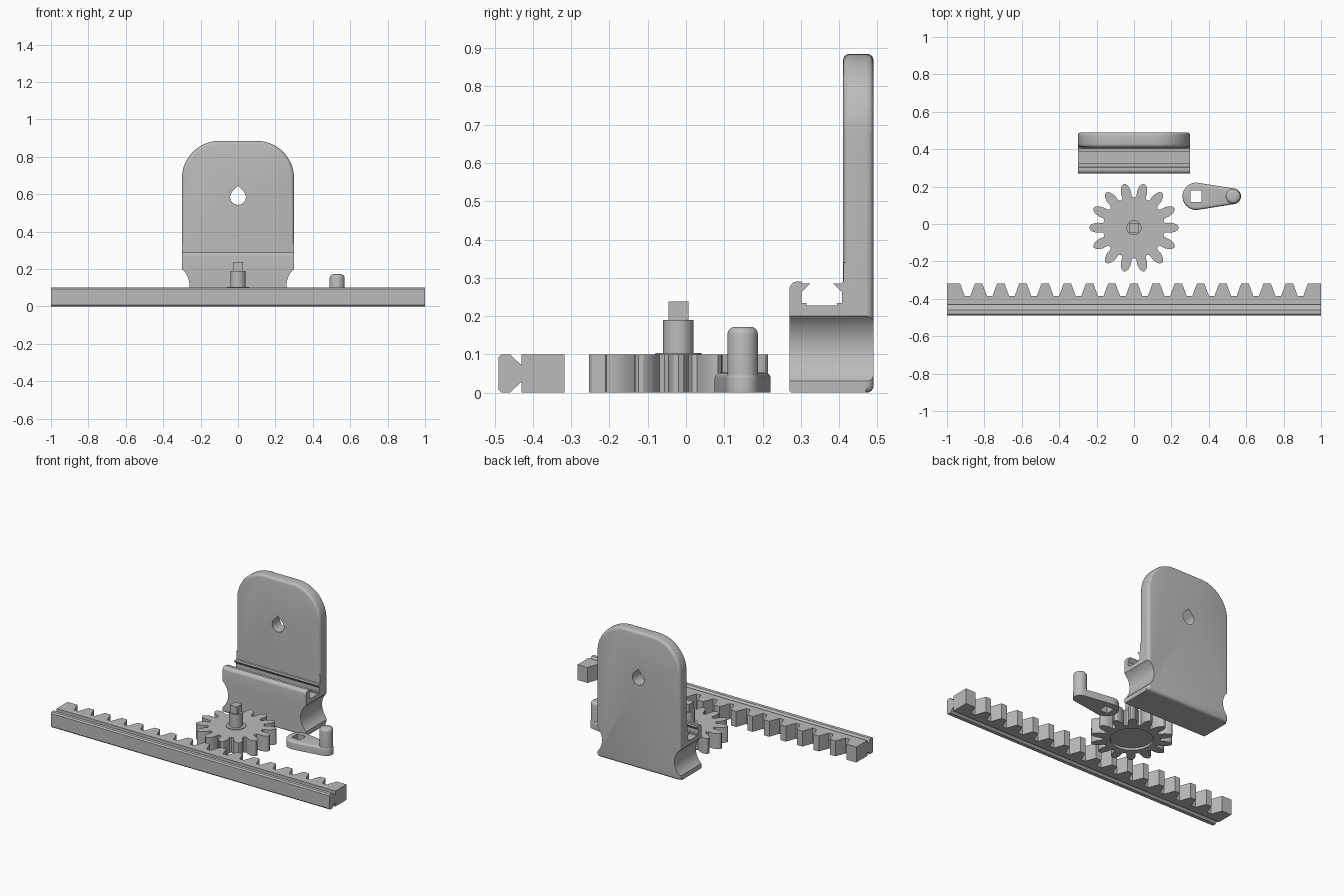
import bpy, bmesh, math
from math import sin, cos, pi, radians

if "Cube" in bpy.data.objects:
    bpy.data.objects.remove(bpy.data.objects["Cube"])

grey = bpy.data.materials.new("plain grey")
grey.diffuse_color = (0.5, 0.5, 0.5, 1)
grey.use_nodes = True
grey.node_tree.nodes["Principled BSDF"].inputs["Base Color"].default_value = grey.diffuse_color


def prism(name, pts, axis, lo, hi):
    """Extrude a 2D outline along one axis."""
    place = {'x': lambda p, a: (a, p[0], p[1]),
             'y': lambda p, a: (p[0], a, p[1]),
             'z': lambda p, a: (p[0], p[1], a)}[axis]
    bm = bmesh.new()
    ends = [[bm.verts.new(place(p, a)) for p in pts] for a in (lo, hi)]
    n = len(pts)
    bm.faces.new(ends[0])
    bm.faces.new(ends[1][::-1])
    for i in range(n):
        j = (i + 1) % n
        bm.faces.new((ends[0][i], ends[1][i], ends[1][j], ends[0][j]))
    bmesh.ops.recalc_face_normals(bm, faces=bm.faces)
    me = bpy.data.meshes.new(name)
    bm.to_mesh(me)
    bm.free()
    me.materials.append(grey)
    ob = bpy.data.objects.new(name, me)
    bpy.context.collection.objects.link(ob)
    return ob


def arc(cx, cy, r, a0=0, a1=360, n=40):
    """Points on an arc, angles in degrees; a full circle drops its repeat."""
    pts = [(cx + r * cos(radians(a0 + (a1 - a0) * i / n)),
            cy + r * sin(radians(a0 + (a1 - a0) * i / n))) for i in range(n + 1)]
    return pts[:-1] if a1 - a0 == 360 else pts


def square(cx, cy, h):
    return [(cx - h, cy - h), (cx + h, cy - h), (cx + h, cy + h), (cx - h, cy + h)]


def apply(ob, mod):
    bpy.context.view_layer.objects.active = ob
    bpy.ops.object.modifier_apply(modifier=mod.name)


def boolean(ob, other, op='DIFFERENCE'):
    mod = ob.modifiers.new("cut", 'BOOLEAN')
    mod.operation, mod.object, mod.solver = op, other, 'EXACT'
    apply(ob, mod)
    bpy.data.objects.remove(other)


def round_edges(ob, width, test, segments=4):
    """Bevel the edges whose two end points both pass the test."""
    bm = bmesh.new()
    bm.from_mesh(ob.data)
    edges = [e for e in bm.edges if all(test(v.co) for v in e.verts)]
    bmesh.ops.bevel(bm, geom=edges, offset=width, offset_type='OFFSET',
                    segments=segments, profile=0.5, affect='EDGES')
    bm.to_mesh(ob.data)
    bm.free()


# Rack: grooved rail plus toothed strip
rail = [(-.482, 0), (-.46, 0), (-.43, .028), (-.43, 0), (-.42, 0), (-.42, .1),
        (-.43, .1), (-.43, .072), (-.46, .1), (-.482, .1), (-.49, .092), (-.49, .008)]
prism("rack_rail", rail, 'x', -1, 1)
gaps, pitch, tip, root = 16, .1187, -.317, -.385
teeth = [(1, -.42), (-1, -.42), (-1, tip)][::1]
for i in range(gaps):
    x = (i - (gaps - 1) / 2) * pitch
    teeth += [(x - .04, tip), (x - .015, root), (x + .015, root), (x + .04, tip)]
teeth.append((1, tip))
prism("rack_teeth", teeth, 'z', 0, .1)

# Pinion gear with a shallow recess underneath
GX, GY, N = 0, -.02, 14
tooth = [(.168, -.026), (.20, -.027), (.222, -.021), (.235, -.012), (.24, 0),
         (.235, .012), (.222, .021), (.20, .027), (.168, .026)]
outline = []
for i in range(N):
    a = 2 * pi * i / N
    outline += [(GX + r * cos(a + w / r), GY + r * sin(a + w / r)) for r, w in tooth]
    b = a + pi / N
    outline.append((GX + .162 * cos(b), GY + .162 * sin(b)))
gear = prism("pinion_gear", outline, 'z', 0, .1)
boolean(gear, prism("recess_cutter", arc(GX, GY, .125, n=48), 'z', -.05, .015))

# Gear shaft: collar, round journal, square drive end
prism("shaft_collar", arc(GX, GY, .06), 'z', .09, .104)
prism("shaft_journal", arc(GX, GY, .04), 'z', .09, .19)
prism("shaft_drive", square(GX, GY, .026), 'z', .18, .238)

# Crank arm: tapered hull of two circles, rounded on top, square socket
CY, x0, r0, x1, r1 = .148, .332, .073, .53, .042
t = math.degrees(math.acos((r0 - r1) / (x1 - x0)))
arm = prism("crank_arm", arc(x0, CY, r0, t, 360 - t, 32) + arc(x1, CY, r1, -t, t, 20),
            'z', 0, .052)
round_edges(arm, .014, lambda c: c.z > .05)
boolean(arm, prism("socket_cutter", square(x0, CY, .03), 'z', -.1, .2))
knob = prism("crank_knob", arc(x1, CY, .04, n=32), 'z', .005, .172)
round_edges(knob, .02, lambda c: c.z > .17)

# Bracket plate with rounded upper corners and edges
plate_outline = ([(-.3, 0), (.3, 0)] + arc(.1, .685, .2, 0, 90, 14)
                 + arc(-.1, .685, .2, 90, 180, 14))
bracket = prism("bracket", plate_outline, 'y', .41, .49)
round_edges(bracket, .018, lambda c: True)

# Bracket base with a dovetail channel for the rack
base = ([(.275, 0), (.47, 0), (.47, .34), (.411, .34), (.411, .29), (.405, .285), (.385, .285),
         (.408, .262), (.408, .234), (.395, .234), (.395, .227), (.315, .227),
         (.315, .234), (.302, .234), (.302, .262), (.324, .285), (.305, .285), (.302, .29)]
        + arc(.29, .27, .02, 90, 180, 5) + [(.27, .005)])
boolean(bracket, prism("bracket_base", base, 'x', -.3, .3), 'UNION')

# Concave waist on both sides, teardrop hole
for s in (-1, 1):
    boolean(bracket, prism("waist_cutter", arc(s * .37, .115, .11, n=64), 'y', .2, .6))
drop = arc(0, .585, .042, 140, 400, 28) + [(0, .645)]
boolean(bracket, prism("hole_cutter", drop, 'y', .3, .6))

# Smooth shading with sharp edges kept
for ob in bpy.context.scene.objects:
    bpy.ops.object.select_all(action='DESELECT')
    ob.select_set(True)
    bpy.context.view_layer.objects.active = ob
    bpy.ops.object.shade_smooth_by_angle(angle=radians(30))
